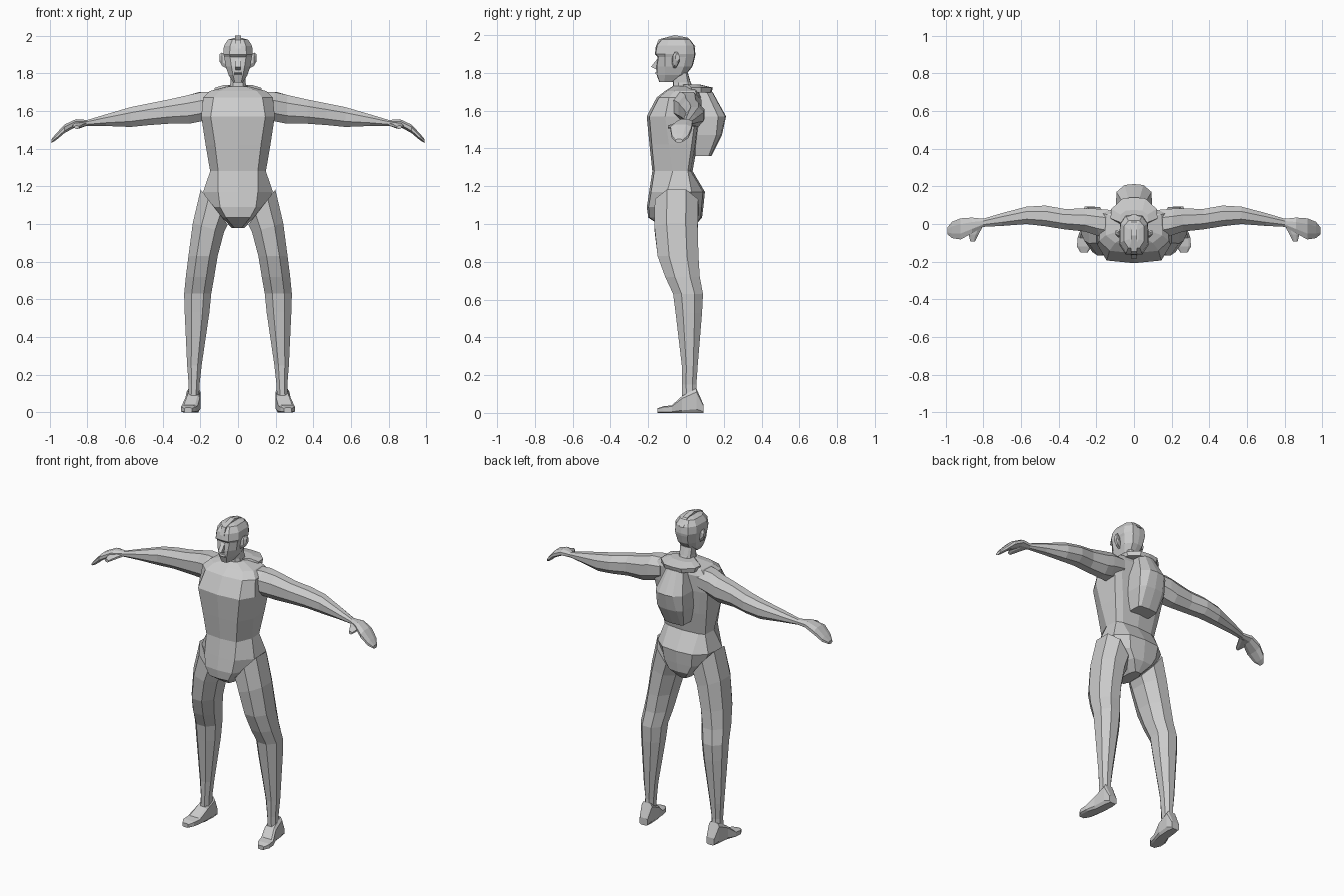
import bpy, bmesh

grey = bpy.data.materials.new("plain_grey")
grey.diffuse_color = (0.6, 0.6, 0.6, 1)


def loft(name, rings, mirror=False):
    """Skin a list of equal-length point rings, cap both ends."""
    bm = bmesh.new()
    rows = [[bm.verts.new(p) for p in ring] for ring in rings]
    n = len(rows[0])
    for lo, hi in zip(rows, rows[1:]):
        for i in range(n):
            j = (i + 1) % n
            bm.faces.new((lo[i], lo[j], hi[j], hi[i]))
    bm.faces.new(rows[0][::-1])
    bm.faces.new(rows[-1])
    bmesh.ops.recalc_face_normals(bm, faces=bm.faces)
    mesh = bpy.data.meshes.new(name)
    bm.to_mesh(mesh)
    bm.free()
    mesh.materials.append(grey)
    ob = bpy.data.objects.new(name, mesh)
    bpy.context.collection.objects.link(ob)
    if mirror:
        ob.modifiers.new("mirror", 'MIRROR')
    return ob


def body_ring(z, w, px, yf, y1, y2, yb):
    """Ten-point symmetric section: front panel, two side edges, back panel."""
    d = 0.1 * px
    half = [(px, yf + d), (w, y1), (w * 0.96, y2), (px, yb - d)]
    pts = [(0, yf)] + half + [(0, yb)] + [(-x, y) for x, y in half[::-1]]
    return [(x, y, z) for x, y in pts]


def limb_ring(axis, pos, a0, a1, b0, b1, tilt=0, c=0.28):
    """Chamfered rectangle across an axis, optionally tilted along it."""
    ca, cb = (a1 - a0) * c, (b1 - b0) * c
    ab = [(a0 + ca, b0), (a1 - ca, b0), (a1, b0 + cb), (a1, b1 - cb),
          (a1 - ca, b1), (a0 + ca, b1), (a0, b1 - cb), (a0, b0 + cb)]
    out = []
    for a, b in ab:
        p = pos + tilt * (a - (a0 + a1) / 2)
        out.append({'x': (p, a, b), 'y': (a, p, b), 'z': (a, b, p)}[axis])
    return out


def plate(name, yz, x0, x1, mirror=False):
    """Side profile extruded across x."""
    return loft(name, [[(x, y, z) for y, z in yz] for x in (x0, x1)], mirror)


# Torso from crotch to base of neck
loft("torso", [body_ring(*r) for r in (
    (0.98, 0.035, 0.020, -0.12, -0.08, 0.00, 0.04),
    (1.035, 0.085, 0.065, -0.20, -0.12, 0.03, 0.085),
    (1.09, 0.145, 0.095, -0.207, -0.12, 0.03, 0.092),
    (1.17, 0.185, 0.105, -0.195, -0.10, 0.03, 0.10),
    (1.28, 0.148, 0.105, -0.178, -0.07, 0.01, 0.035),
    (1.42, 0.172, 0.122, -0.193, -0.09, 0.03, 0.06),
    (1.57, 0.195, 0.145, -0.208, -0.11, 0.05, 0.08),
    (1.67, 0.185, 0.130, -0.155, -0.09, 0.06, 0.085),
    (1.705, 0.15, 0.10, -0.11, -0.06, 0.05, 0.07),
    (1.73, 0.06, 0.04, -0.07, -0.03, 0.03, 0.05))])

# Neck
loft("neck", [body_ring(*r) for r in (
    (1.70, 0.05, 0.03, -0.07, -0.04, 0.02, 0.045),
    (1.75, 0.040, 0.025, -0.068, -0.04, 0.01, 0.025),
    (1.80, 0.042, 0.025, -0.08, -0.04, 0.00, 0.01))])

# Head from chin to crown
loft("head", [body_ring(*r) for r in (
    (1.752, 0.026, 0.017, -0.142, -0.115, -0.08, -0.06),
    (1.79, 0.050, 0.026, -0.155, -0.11, -0.03, 0.00),
    (1.835, 0.065, 0.035, -0.157, -0.11, -0.01, 0.035),
    (1.885, 0.073, 0.042, -0.150, -0.11, 0.00, 0.048),
    (1.90, 0.078, 0.045, -0.165, -0.11, 0.00, 0.050),
    (1.945, 0.075, 0.042, -0.157, -0.10, 0.00, 0.045),
    (1.978, 0.054, 0.030, -0.130, -0.09, -0.01, 0.020),
    (1.986, 0.025, 0.015, -0.100, -0.08, -0.03, -0.01))])

# Ridge over the skull, nose, lips and ears
plate("head_ridge", [(-0.163, 1.93), (-0.145, 1.977), (-0.06, 2.0), (0.01, 1.986),
                     (0.05, 1.94), (0.0, 1.93)], -0.015, 0.015)
plate("nose", [(-0.148, 1.88), (-0.185, 1.832), (-0.15, 1.815)], -0.012, 0.012)
plate("lips", [(-0.148, 1.808), (-0.166, 1.80), (-0.148, 1.785)], -0.018, 0.018)
loft("ear", [limb_ring('x', *r) for r in (
    (0.060, -0.075, -0.045, 1.825, 1.895),
    (0.086, -0.070, -0.035, 1.840, 1.91),
    (0.099, -0.055, -0.035, 1.865, 1.90))], True)

# Arm, thumb and hand
loft("arm", [limb_ring('x', *r) for r in (
    (0.13, -0.08, 0.075, 1.57, 1.70),
    (0.20, -0.065, 0.082, 1.545, 1.70, 0.2),
    (0.26, -0.04, 0.082, 1.532, 1.685),
    (0.37, -0.028, 0.08, 1.532, 1.66),
    (0.47, -0.012, 0.098, 1.525, 1.64),
    (0.57, 0.0, 0.092, 1.515, 1.62),
    (0.70, -0.01, 0.058, 1.52, 1.582),
    (0.80, -0.015, 0.028, 1.52, 1.552),
    (0.86, -0.05, 0.034, 1.515, 1.556),
    (0.92, -0.082, 0.03, 1.483, 1.528),
    (0.965, -0.075, 0.012, 1.445, 1.48),
    (0.99, -0.055, -0.018, 1.43, 1.45))], True)
loft("thumb", [limb_ring('y', *r) for r in (
    (0.0, 0.795, 0.86, 1.517, 1.545),
    (-0.055, 0.825, 0.878, 1.508, 1.535),
    (-0.094, 0.845, 0.868, 1.505, 1.522))], True)

# Leg: the top ring slants from the hip down to the groin
loft("leg", [limb_ring('z', *r) for r in (
    (1.09, 0.055, 0.198, -0.165, 0.065, 1.3),
    (0.98, 0.075, 0.24, -0.167, 0.062, 0.3),
    (0.83, 0.108, 0.263, -0.15, 0.066),
    (0.72, 0.126, 0.277, -0.11, 0.073),
    (0.63, 0.142, 0.286, -0.068, 0.09),
    (0.53, 0.152, 0.283, -0.055, 0.085),
    (0.25, 0.193, 0.270, -0.022, 0.062),
    (0.15, 0.204, 0.262, -0.02, 0.055),
    (0.06, 0.208, 0.266, -0.02, 0.06))], True)

# Foot, heel to toe, pointing slightly outward
loft("foot", [limb_ring('y', *r, 0, 0.15) for r in (
    (0.092, 0.208, 0.262, 0.0, 0.045),
    (0.055, 0.20, 0.272, 0.0, 0.13),
    (-0.02, 0.203, 0.280, 0.0, 0.09),
    (-0.075, 0.215, 0.300, 0.0, 0.04),
    (-0.12, 0.225, 0.302, 0.0, 0.035),
    (-0.15, 0.245, 0.285, 0.0, 0.025))], True)

# Backpack and the collar plate above it
loft("backpack", [body_ring(*r) for r in (
    (1.36, 0.070, 0.055, 0.03, 0.05, 0.12, 0.135),
    (1.47, 0.095, 0.060, 0.03, 0.05, 0.16, 0.190),
    (1.57, 0.097, 0.050, 0.03, 0.05, 0.17, 0.212),
    (1.70, 0.060, 0.030, 0.03, 0.05, 0.11, 0.140))])
loft("collar", [body_ring(*r) for r in (
    (1.695, 0.12, 0.06, -0.01, 0.03, 0.08, 0.135),
    (1.722, 0.125, 0.06, -0.01, 0.03, 0.08, 0.142),
    (1.738, 0.075, 0.045, -0.02, 0.01, 0.05, 0.075))])
